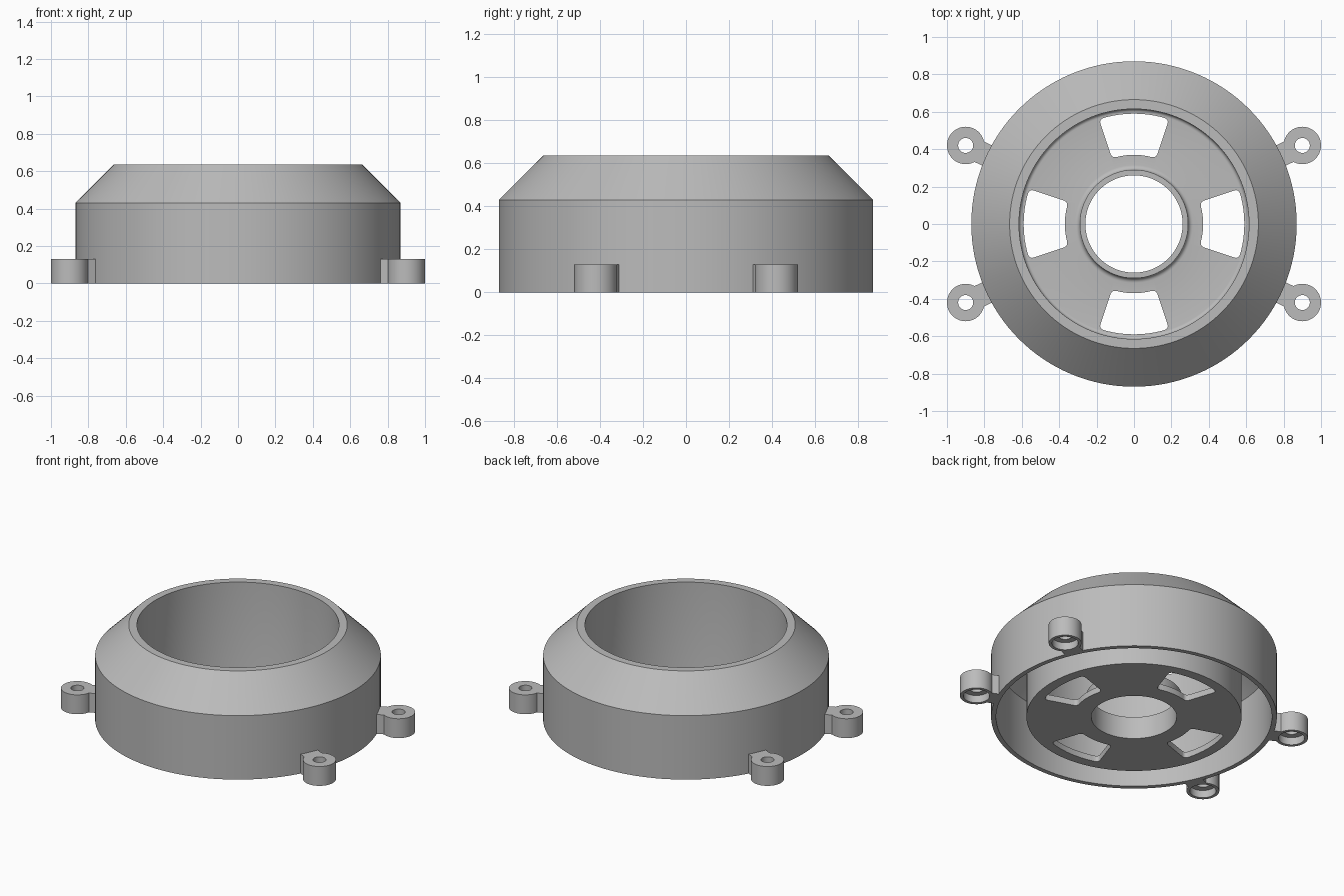
import bpy, bmesh, math
from mathutils import Matrix, Vector

if "Cube" in bpy.data.objects:
    bpy.data.objects.remove(bpy.data.objects["Cube"], do_unlink=True)

grey = bpy.data.materials.new("plain grey")
grey.use_nodes = True
grey.diffuse_color = (0.5, 0.5, 0.5, 1)
grey.node_tree.nodes["Principled BSDF"].inputs["Base Color"].default_value = grey.diffuse_color


def finish(name, bm):
    bmesh.ops.recalc_face_normals(bm, faces=bm.faces)
    mesh = bpy.data.meshes.new(name)
    bm.to_mesh(mesh)
    bm.free()
    mesh.materials.append(grey)
    obj = bpy.data.objects.new(name, mesh)
    bpy.context.collection.objects.link(obj)
    return obj


def smooth(obj):
    bpy.ops.object.select_all(action="DESELECT")
    obj.select_set(True)
    bpy.context.view_layer.objects.active = obj
    bpy.ops.object.shade_smooth_by_angle(angle=math.radians(30))


def lathe(name, profile, steps, centre=(0, 0, 0)):
    """Revolve a closed (radius, height) profile about a vertical axis."""
    bm = bmesh.new()
    rings = []
    for i in range(steps):
        a = math.tau * i / steps
        rings.append([bm.verts.new((r * math.cos(a) + centre[0], r * math.sin(a) + centre[1], z))
                      for r, z in profile])
    n = len(profile)
    for i in range(steps):
        p, q = rings[i], rings[(i + 1) % steps]
        for j in range(n):
            k = (j + 1) % n
            bm.faces.new((p[j], q[j], q[k], p[k]))
    return finish(name, bm)


def fillet(r, z, size, start, end, steps=5):
    """Arc points around (r, z), angles in degrees."""
    angles = [math.radians(start + (end - start) * i / steps) for i in range(steps + 1)]
    return [(r + size * math.cos(a), z + size * math.sin(a)) for a in angles]


# Housing: outer shell, sloped shoulder, inner cup, floor and hub in one section
FLOOR = 0.04
profile = [(0.84, 0), (0.87, 0), (0.87, 0.43), (0.665, 0.635), (0.615, 0.635)]
profile += fillet(0.595, FLOOR + 0.02, 0.02, 0, -90)
profile += fillet(0.315, FLOOR + 0.025, 0.025, 270, 180)
profile += [(0.29, 0.15), (0.26, 0.15), (0.26, 0), (0.655, 0), (0.655, 0.595), (0.84, 0.415)]
housing = lathe("housing", profile, 128)

# Four rounded windows through the cup floor
bm = bmesh.new()
half, steps = math.radians(18.5), 10
for quarter in range(4):
    mid = quarter * math.pi / 2
    sweep = [mid - half + 2 * half * i / steps for i in range(steps + 1)]
    outline = [(0.59, a) for a in sweep] + [(0.37, a) for a in reversed(sweep)]
    low, high = ([bm.verts.new((r * math.cos(a), r * math.sin(a), z)) for r, a in outline]
                 for z in (-0.05, FLOOR + 0.04))
    n = len(outline)
    bm.faces.new(low)
    bm.faces.new(high)
    for j in range(n):
        k = (j + 1) % n
        bm.faces.new((low[j], low[k], high[k], high[j]))
    corners = [bm.edges.get((low[c], high[c])) for c in (0, steps, steps + 1, n - 1)]
    bmesh.ops.bevel(bm, geom=corners, offset=0.025, offset_type="OFFSET",
                    segments=4, profile=0.5, affect="EDGES", clamp_overlap=True)
cutter = finish("window_cutter", bm)
cutter.hide_render = True

cut = housing.modifiers.new("windows", "BOOLEAN")
cut.operation = "DIFFERENCE"
cut.solver = "EXACT"
cut.object = cutter
bpy.context.view_layer.objects.active = housing
bpy.ops.object.modifier_apply(modifier=cut.name)
bpy.data.objects.remove(cutter, do_unlink=True)
smooth(housing)

# Four screw lugs with counterbored holes, each joined by a short neck
LUG_TOP = 0.13
lug_profile = [(0.08, 0), (0.1, 0), (0.1, LUG_TOP), (0.04, LUG_TOP), (0.04, 0.05), (0.08, 0.05)]
for x_name, sx in (("left", 1), ("right", -1)):
    for y_name, sy in (("front", -1), ("back", 1)):
        label = f"{y_name}_{x_name}"
        spot = Vector((0.9 * sx, 0.42 * sy, 0))
        smooth(lathe("lug_" + label, lug_profile, 48, spot))
        inner, outer = 0.852, 0.912
        bm = bmesh.new()
        bmesh.ops.create_cube(bm, size=1)
        place = (Matrix.Rotation(math.atan2(spot.y, spot.x), 4, "Z")
                 @ Matrix.Translation(((inner + outer) / 2, 0, LUG_TOP / 2))
                 @ Matrix.Diagonal((outer - inner, 0.12, LUG_TOP, 1)))
        bmesh.ops.transform(bm, matrix=place, verts=bm.verts)
        finish("neck_" + label, bm)
